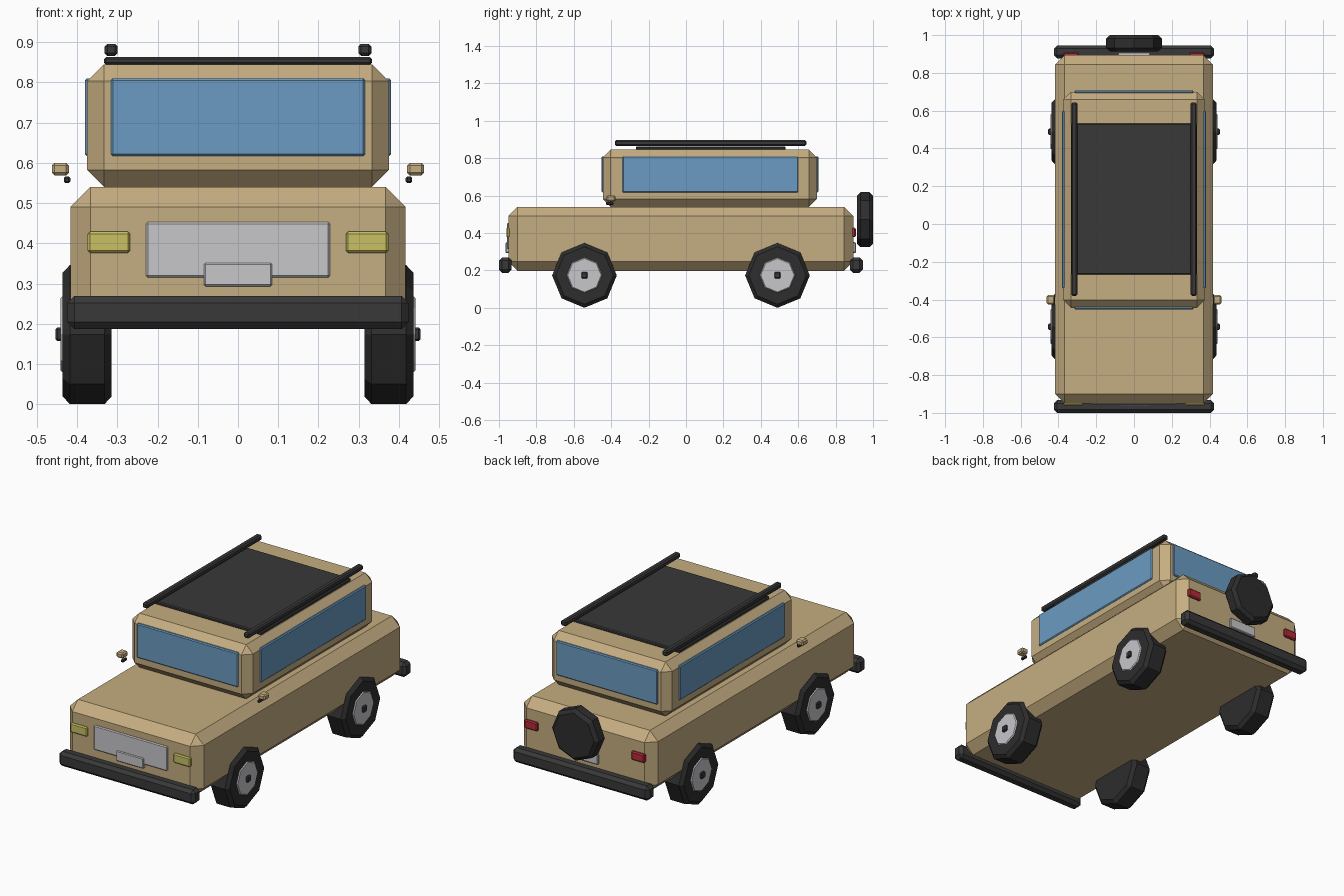
import bpy
import math
from mathutils import Matrix

cube = bpy.data.objects.get("Cube")
if cube:
    bpy.data.objects.remove(cube, do_unlink=True)


def material(name, r, g, b):
    m = bpy.data.materials.new(name)
    m.use_nodes = True
    m.diffuse_color = (r, g, b, 1)
    m.node_tree.nodes["Principled BSDF"].inputs["Base Color"].default_value = (r, g, b, 1)
    return m


tan = material("tan paint", 0.56, 0.42, 0.22)
glass = material("blue glass", 0.145, 0.33, 0.54)
rubber = material("tyre rubber", 0.026, 0.026, 0.026)
trim = material("dark trim", 0.04, 0.04, 0.04)
metal = material("light grey metal", 0.57, 0.57, 0.6)
amber = material("yellow lamp", 0.58, 0.53, 0.125)
red = material("red lamp", 0.45, 0.025, 0.04)


def finish(obj, name, mat, bevel, angle):
    """Name the part, colour it and chamfer its edges."""
    obj.name = name
    obj.data.name = name
    obj.data.materials.append(mat)
    if bevel:
        mod = obj.modifiers.new("chamfer", "BEVEL")
        mod.width = bevel
        mod.segments = 1
        mod.limit_method = "ANGLE"
        mod.angle_limit = math.radians(angle)
    return obj


def box(name, mat, xs, ys, zs, bevel=0.0):
    """Chamfered box between the given limits on each axis."""
    bpy.ops.mesh.primitive_cube_add(size=1)
    obj = bpy.context.object
    spans = (xs, ys, zs)
    size = Matrix.Diagonal([b - a for a, b in spans] + [1])
    move = Matrix.Translation([(a + b) / 2 for a, b in spans])
    obj.data.transform(move @ size)
    return finish(obj, name, mat, bevel, 30)


def pair(name, mat, xs, ys, zs, bevel=0.0):
    """Same box on the left (+x) and mirrored on the right."""
    box("left_" + name, mat, xs, ys, zs, bevel)
    box("right_" + name, mat, (-xs[1], -xs[0]), ys, zs, bevel)


def disc(name, mat, radius, depth, centre, axis, bevel):
    """Eight-sided disc with a corner at the top; only its rims are chamfered."""
    bpy.ops.mesh.primitive_cylinder_add(vertices=8, radius=radius, depth=depth)
    obj = bpy.context.object
    turn = Matrix.Rotation(math.pi / 2, 4, "Y" if axis == "X" else "X")
    obj.data.transform(Matrix.Translation(centre) @ turn)
    return finish(obj, name, mat, bevel, 60)


# Body and cabin
box("body", tan, (-0.417, 0.417), (-0.95, 0.895), (0.198, 0.54), 0.05)
box("cabin", tan, (-0.375, 0.375), (-0.445, 0.70), (0.54, 0.845), 0.042)

# Windows
window_z = (0.617, 0.81)
box("windscreen", glass, (-0.316, 0.316), (-0.452, -0.434), window_z, 0.005)
box("rear_window", glass, (-0.316, 0.316), (0.69, 0.708), window_z, 0.005)
pair("side_window", glass, (0.364, 0.381), (-0.34, 0.60), window_z, 0.005)

# Roof panel and rails
box("roof_panel", trim, (-0.333, 0.333), (-0.268, 0.532), (0.844, 0.863), 0.005)
pair("roof_rail", trim, (0.299, 0.332), (-0.38, 0.643), (0.866, 0.896), 0.007)

# Bumpers
for end, y in (("front", -0.966), ("rear", 0.911)):
    box(end + "_bumper", trim, (-0.424, 0.424), (y - 0.034, y + 0.034), (0.187, 0.269), 0.017)

# Front face
box("grille", metal, (-0.229, 0.229), (-0.958, -0.94), (0.315, 0.453), 0.005)
box("front_plate", metal, (-0.085, 0.085), (-0.964, -0.945), (0.293, 0.351), 0.004)
pair("headlight", amber, (0.268, 0.374), (-0.961, -0.94), (0.376, 0.429), 0.006)

# Rear face
box("rear_plate", metal, (-0.085, 0.085), (0.888, 0.908), (0.293, 0.351), 0.004)
pair("tail_light", red, (0.292, 0.374), (0.885, 0.908), (0.379, 0.428), 0.006)
disc("spare_wheel", rubber, 0.147, 0.086, (0, 0.957, 0.471), "Y", 0.018)

# Door mirrors
pair("mirror", tan, (0.42, 0.463), (-0.425, -0.377), (0.569, 0.6), 0.007)
pair("mirror_stalk", trim, (0.417, 0.433), (-0.427, -0.387), (0.55, 0.566), 0.004)

# Wheels
for end, y in (("front", -0.543), ("rear", 0.489)):
    for side, s in (("left", 1), ("right", -1)):
        tag = end + "_" + side
        disc(tag + "_tyre", rubber, 0.173, 0.122, (s * 0.375, y, 0.173), "X", 0.018)
        disc(tag + "_hub", metal, 0.095, 0.03, (s * 0.426, y, 0.174), "X", 0.005)
    pair(end + "_hub_cap", trim, (0.43, 0.454), (y - 0.017, y + 0.017), (0.157, 0.191), 0.005)
